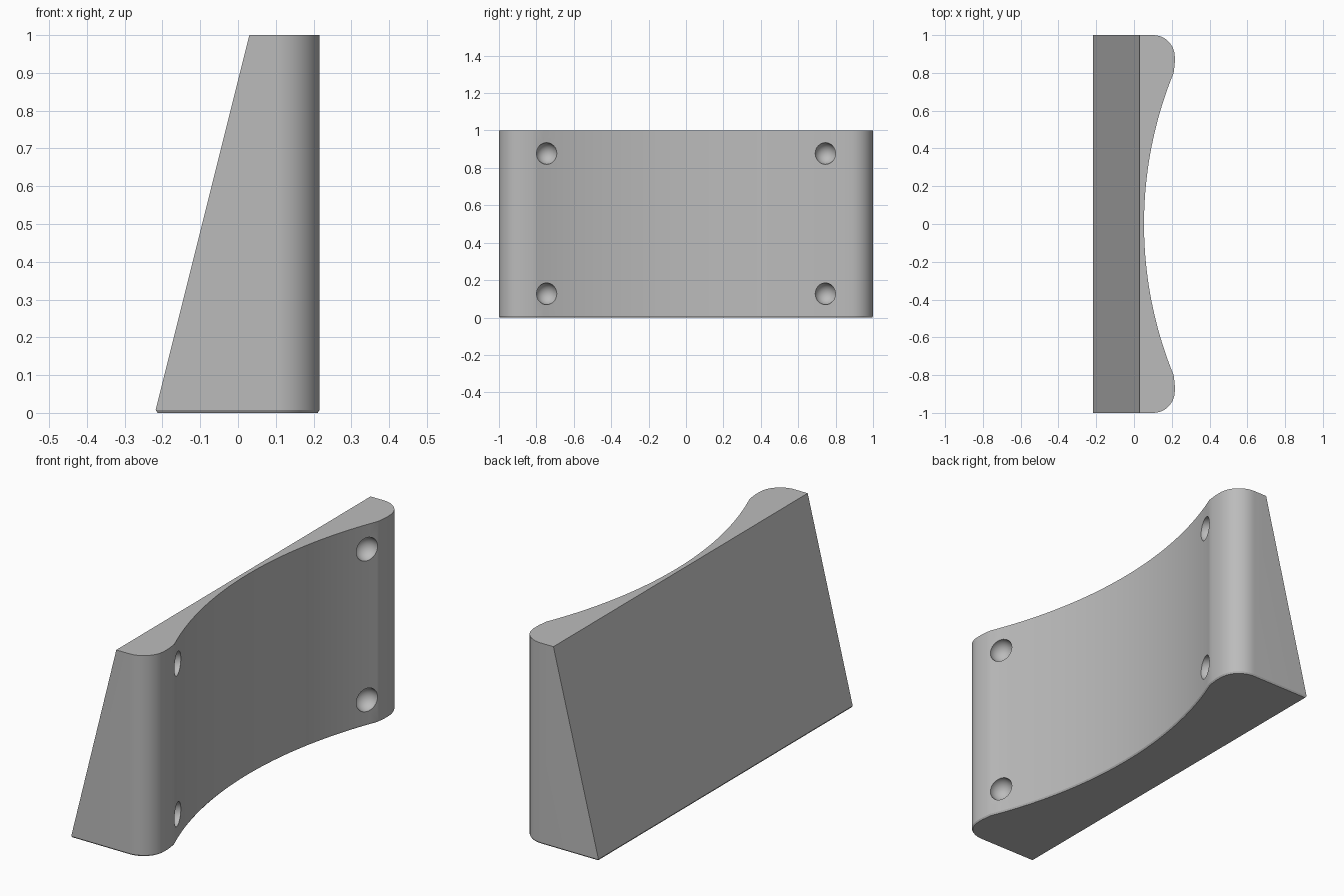
import bpy, bmesh, math
from mathutils import Vector

if "Cube" in bpy.data.objects:
    bpy.data.objects.remove(bpy.data.objects["Cube"])

SLOPE_BASE, SLOPE_TOP = -0.218, 0.03     # x of the slanted back at z = 0 and z = 1
BEVEL, INSET = 0.008, 0.005              # thin chamfer round the foot
R = 2.12                                 # radius of the hollow face
HOLLOW_X, HOLLOW_Y, CORNER = 0.053, 0.80, 0.115


def hollow_x(y):
    return HOLLOW_X + R - math.sqrt(R * R - y * y)


def shaped_edge():
    """Rounded corners and hollow face, from y = -1 to y = +1."""
    cx, cy = 0.216 - CORNER, 1 - CORNER
    corner = [(cx + CORNER * math.sin(a), -cy - CORNER * math.cos(a))
              for a in (math.radians(7.5 * i) for i in range(13))]
    corner += [(0.216, -0.855), (0.213, -0.825)]
    n = 40
    hollow = [(hollow_x(y), y) for y in
              (-HOLLOW_Y + 2 * HOLLOW_Y * i / n for i in range(n + 1))]
    return corner + hollow + [(x, -y) for x, y in reversed(corner)]


def inset(points, d):
    """Move a counter-clockwise outline inwards by d."""
    out = []
    for i, p in enumerate(points):
        a = (p - points[i - 1]).normalized()
        b = (points[(i + 1) % len(points)] - p).normalized()
        na, nb = Vector((-a.y, a.x)), Vector((-b.y, b.x))
        out.append(p + (na + nb) * d / (1 + na.dot(nb)))
    return out


def outline(back_x):
    return [Vector(p) for p in [(back_x, 1), (back_x, -1)] + shaped_edge()]


grey = bpy.data.materials.new("plain grey")
grey.diffuse_color = (0.5, 0.5, 0.5, 1)
grey.use_nodes = True
grey.node_tree.nodes["Principled BSDF"].inputs["Base Color"].default_value = grey.diffuse_color

# Wedge block: foot, chamfer line and top rings joined by side faces
bm = bmesh.new()
levels = [(0, inset(outline(SLOPE_BASE), INSET)),
          (BEVEL, outline(SLOPE_BASE)), (1, outline(SLOPE_TOP))]
rings = [[bm.verts.new((p.x, p.y, z)) for p in pts] for z, pts in levels]
for low, high in zip(rings, rings[1:]):
    for i in range(len(low)):
        bm.faces.new((low[i - 1], low[i], high[i], high[i - 1]))
bm.faces.new(rings[0][::-1])
bm.faces.new(rings[-1])
bmesh.ops.recalc_face_normals(bm, faces=bm.faces)
mesh = bpy.data.meshes.new("wedge_block")
bm.to_mesh(mesh)
bm.free()
block = bpy.data.objects.new("wedge_block", mesh)
bpy.context.collection.objects.link(block)
mesh.materials.append(grey)

# Four round dimples in the hollow face
for y in (-0.745, 0.745):
    for z in (0.127, 0.877):
        bpy.ops.mesh.primitive_uv_sphere_add(segments=32, ring_count=16, radius=0.058,
                                             location=(hollow_x(y), y, z))
        cutter = bpy.context.object
        cutter.name = "dimple_cutter"
        cutter.data.materials.append(grey)
        cutter.hide_render = True
        cutter.hide_set(True)
        cut = block.modifiers.new("dimple", 'BOOLEAN')
        cut.operation, cut.solver, cut.object = 'DIFFERENCE', 'EXACT', cutter

# Apply the cuts, then smooth the curved faces
deps = bpy.context.evaluated_depsgraph_get()
cut_mesh = bpy.data.meshes.new_from_object(block.evaluated_get(deps))
block.modifiers.clear()
block.data = cut_mesh
for ob in [o for o in bpy.data.objects if o.name.startswith("dimple_cutter")]:
    bpy.data.objects.remove(ob)
bpy.ops.object.select_all(action='DESELECT')
block.select_set(True)
bpy.context.view_layer.objects.active = block
bpy.ops.object.shade_smooth_by_angle(angle=math.radians(25))
